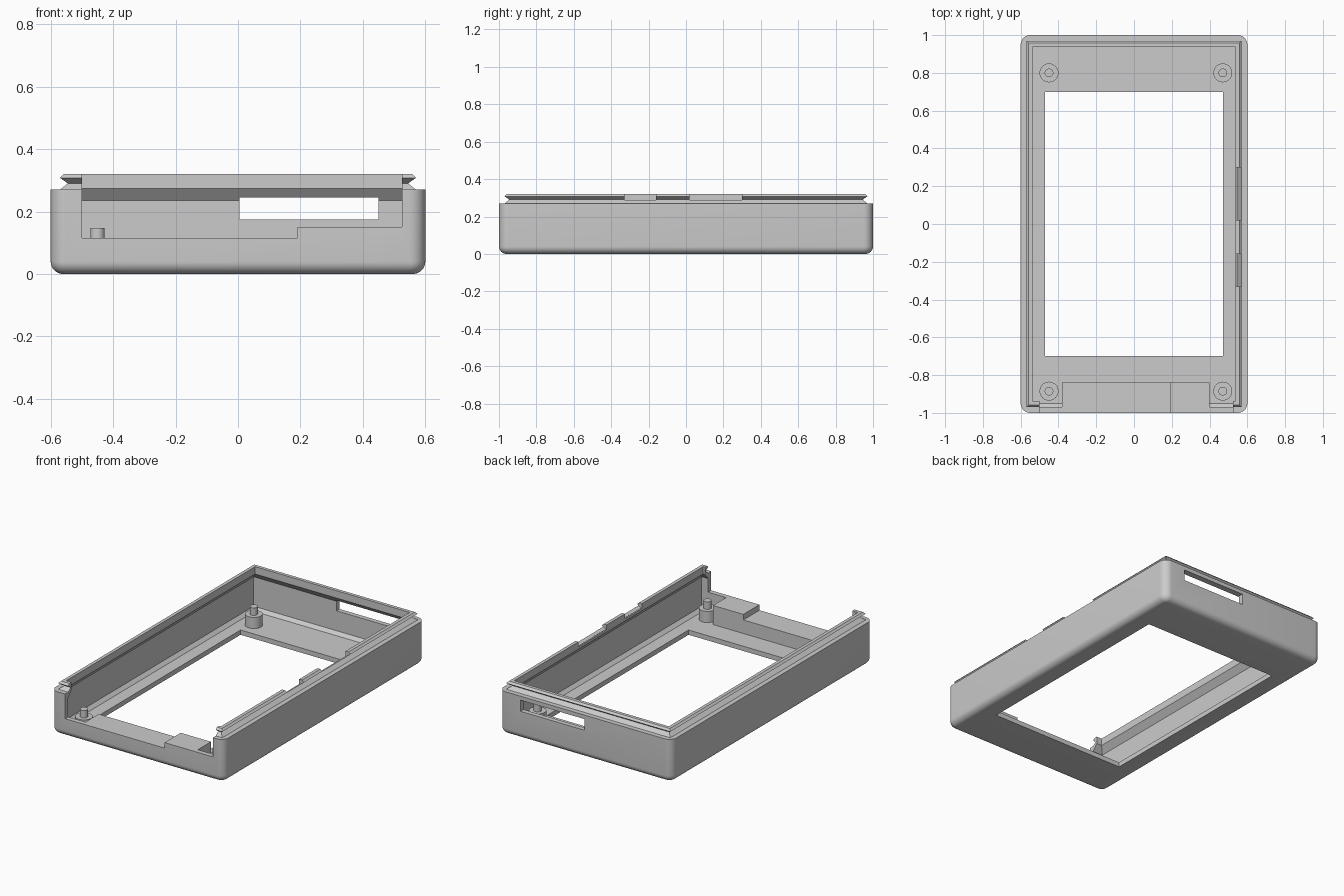
import bpy, bmesh, math
from mathutils import Vector

old = bpy.data.objects.get("Cube")
if old:
    bpy.data.objects.remove(old, do_unlink=True)

# Single plastic colour
grey = bpy.data.materials.new("grey plastic")
grey.use_nodes = True
colour = (0.6, 0.6, 0.6, 1)
grey.diffuse_color = colour
grey.node_tree.nodes["Principled BSDF"].inputs["Base Color"].default_value = colour


def make_object(name, bm):
    bmesh.ops.recalc_face_normals(bm, faces=bm.faces)
    mesh = bpy.data.meshes.new(name)
    bm.to_mesh(mesh)
    bm.free()
    mesh.materials.append(grey)
    obj = bpy.data.objects.new(name, mesh)
    bpy.context.collection.objects.link(obj)
    return obj


def box(name, x, y, z):
    bm = bmesh.new()
    bmesh.ops.create_cube(bm, size=1)
    for v in bm.verts:
        v.co = Vector([(a + b) / 2 + c * (b - a) for (a, b), c in zip((x, y, z), v.co)])
    return make_object(name, bm)


def smooth(obj, degrees=30):
    bpy.ops.object.select_all(action="DESELECT")
    obj.select_set(True)
    bpy.context.view_layer.objects.active = obj
    bpy.ops.object.shade_smooth_by_angle(angle=math.radians(degrees))


def rounded_ring(bm, hx, hy, z, radius, steps=8):
    """Rounded rectangle; a radius of zero gives square corners."""
    ring = []
    for i, (sx, sy) in enumerate(((1, 1), (-1, 1), (-1, -1), (1, -1))):
        for k in range(steps + 1):
            a = math.pi / 2 * (i + k / steps)
            ring.append(bm.verts.new((sx * (hx - radius) + radius * math.cos(a),
                                      sy * (hy - radius) + radius * math.sin(a), z)))
    return ring


# Shell: closed wall section carried round the frame
WIDE, LONG, CORNER, FILLET = 0.6, 1.0, 0.05, 0.04
OPEN_X, OPEN_Y, FLOOR = 0.4725, 0.70, 0.03
section = []                                     # inset, height, corner radius
for k in range(9):
    a = math.pi / 2 * k / 8
    inset = FILLET * (1 - math.sin(a))
    section.append((inset, FILLET * (1 - math.cos(a)), CORNER - inset))
section += [(0, 0.27, CORNER)]
section += [(i, z, 0) for i, z in (
    (0.03, 0.27), (0.055, 0.29), (0.03, 0.308), (0.042, 0.32),   # snap lip
    (0.063, 0.32), (0.063, 0.274), (0.03, 0.235),                # overhang
    (0.03, 0.05), (0.05, FLOOR))]                                # inner wall

bm = bmesh.new()
rings = [rounded_ring(bm, OPEN_X, OPEN_Y, 0, 0)]
rings += [rounded_ring(bm, WIDE - i, LONG - i, z, r) for i, z, r in section]
rings += [rounded_ring(bm, OPEN_X, OPEN_Y, FLOOR, 0)]
for lower, upper in zip(rings, rings[1:] + rings[:1]):
    for j in range(len(lower)):
        n = (j + 1) % len(lower)
        bm.faces.new((lower[j], lower[n], upper[n], upper[j]))
bmesh.ops.remove_doubles(bm, verts=bm.verts, dist=1e-5)
shell = make_object("case_shell", bm)

# Openings: stepped front, rear slot and two gaps in the side lip
cuts = [
    ((-0.50, 0.19), (-1.1, -0.9), (0.115, 0.4)),
    ((0.18, 0.525), (-1.1, -0.9), (0.15, 0.4)),
    ((0.005, 0.45), (0.9, 1.1), (0.175, 0.245)),
    ((0.5, 0.65), (-0.33, -0.16), (0.289, 0.4)),
    ((0.5, 0.65), (0.02, 0.30), (0.289, 0.4)),
]
for cut in cuts:
    cutter = box("cutter", *cut)
    cutter.hide_render = True
    mod = shell.modifiers.new("cut", "BOOLEAN")
    mod.operation = "DIFFERENCE"
    mod.solver = "EXACT"
    mod.object = cutter
    bpy.context.view_layer.objects.active = shell
    bpy.ops.object.modifier_apply(modifier=mod.name)
    bpy.data.objects.remove(cutter, do_unlink=True)
smooth(shell)

# Front sill blocks behind the opening
box("front_sill", (-0.38, 0.19), (-0.97, -0.84), (0.02, 0.115))
box("raised_sill", (0.19, 0.40), (-0.97, -0.84), (0.02, 0.15))

# Mounting bosses with locating pegs
for side, x in (("right", -0.45), ("left", 0.47)):
    for end, y in (("front", -0.885), ("back", 0.80)):
        for part, radius, low, high in (("boss", 0.05, 0.02, 0.1), ("peg", 0.023, 0.09, 0.147)):
            bm = bmesh.new()
            bmesh.ops.create_cone(bm, cap_ends=True, segments=32, radius1=radius,
                                  radius2=radius, depth=high - low)
            bmesh.ops.translate(bm, verts=bm.verts, vec=(x, y, (low + high) / 2))
            smooth(make_object(f"{end}_{side}_{part}", bm))
